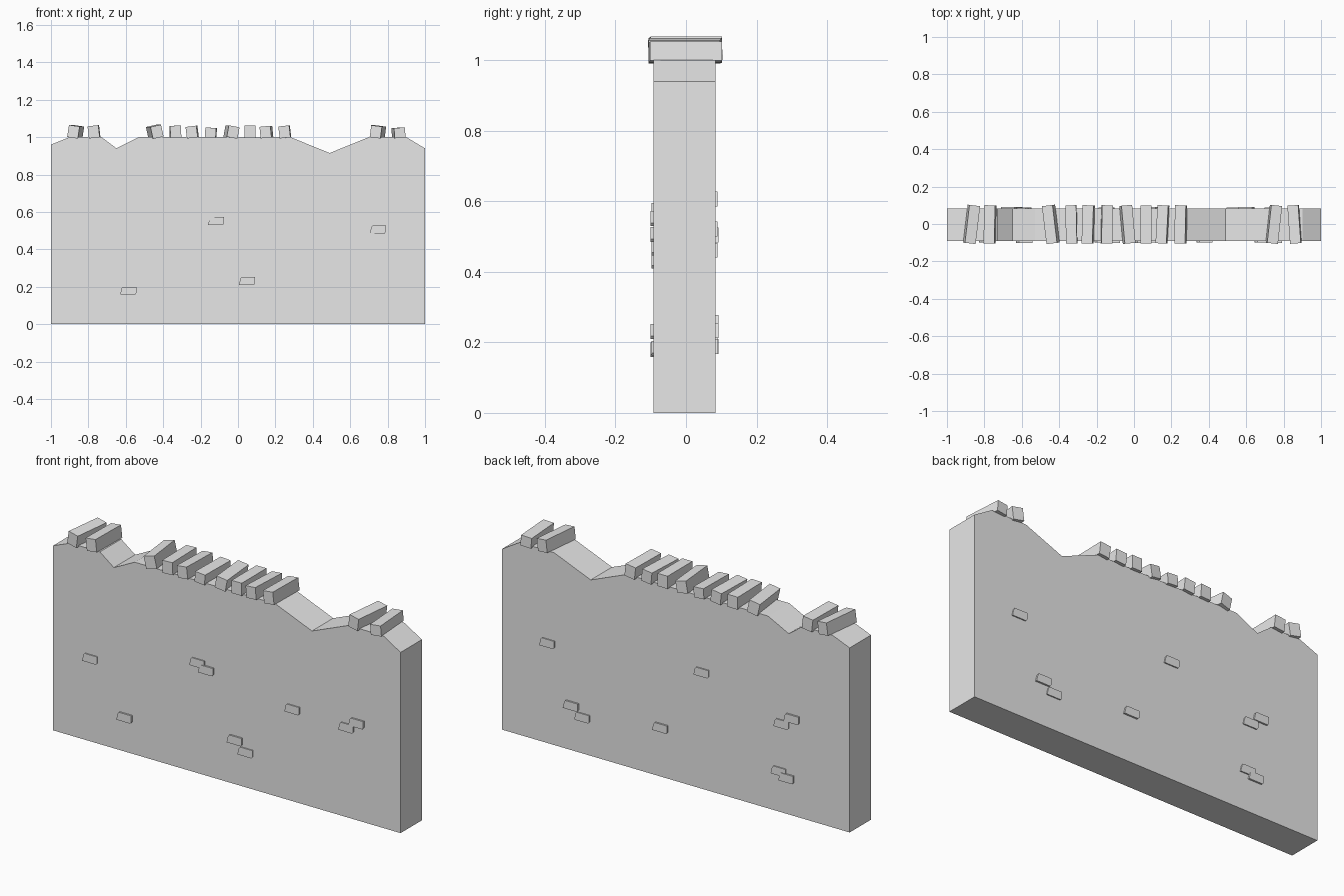
import bpy, bmesh
from mathutils import Matrix, Euler, Vector

cube = bpy.data.objects.get("Cube")
if cube:
    bpy.data.objects.remove(cube, do_unlink=True)

stone = bpy.data.materials.new("stone_grey")
stone.use_nodes = True
GREY = (0.8, 0.8, 0.8, 1)
stone.diffuse_color = GREY
stone.node_tree.nodes["Principled BSDF"].inputs["Base Color"].default_value = GREY

FRONT, BACK = -0.092, 0.083


def finish(name, bm):
    bmesh.ops.recalc_face_normals(bm, faces=bm.faces)
    mesh = bpy.data.meshes.new(name)
    bm.to_mesh(mesh)
    bm.free()
    mesh.materials.append(stone)
    obj = bpy.data.objects.new(name, mesh)
    bpy.context.collection.objects.link(obj)
    return obj


def prism(name, outline, y0, y1):
    """Extrude an x-z outline from y0 to y1."""
    bm = bmesh.new()
    face = bm.faces.new([bm.verts.new((x, y0, z)) for x, z in outline])
    side = bmesh.ops.extrude_face_region(bm, geom=[face])["geom"]
    verts = [g for g in side if isinstance(g, bmesh.types.BMVert)]
    bmesh.ops.translate(bm, verts=verts, vec=(0, y1 - y0, 0))
    return finish(name, bm)


# Wall slab with a broken top edge
ridge = [(-1, .96), (-.9, 1), (-.73, 1), (-.65, .94), (-.53, 1),
         (.28, 1), (.49, .915), (.7, 1), (.9, 1), (1, .94)]
prism("wall", [(1, 0), (-1, 0)] + ridge, FRONT, BACK)

# Loose coping bricks: x, lean, yaw, height
coping = [(-.868, .15, -.12, .065), (-.77, -.12, -.02, .065),
          (-.445, -.22, .12, .065), (-.335, -.04, .02, .065),
          (-.245, -.12, -.03, .062), (-.145, .07, -.02, .054),
          (-.035, .18, .09, .062), (.065, 0, 0, .066),
          (.152, -.1, -.05, .062), (.25, -.12, -.02, .064),
          (.748, .13, -.11, .064), (.858, -.08, .07, .054)]
for i, (x, lean, yaw, height) in enumerate(coping):
    bm = bmesh.new()
    bmesh.ops.create_cube(bm, size=1)
    turn = Euler((0, lean, yaw)).to_matrix().to_4x4()
    place = Matrix.Translation((x, -.002, .996 + height / 2))
    size = Matrix.Diagonal(Vector((.058, .204, height, 1)))
    bm.transform(place @ turn @ size)
    finish(f"coping_brick_{i + 1}", bm)

# Chipped bricks standing slightly proud of both wall faces
chip = [(-.045, -.02), (.034, -.02), (.041, -.012), (.041, .022), (-.03, .022), (-.037, .014)]
front_proud = [(-.115, .55), (.75, .505), (.05, .23), (-.585, .178)]
front_low = [(-.784, .43), (-.167, .573), (.38, .478), (.69, .466), (.11, .182)]
back_proud = [(.6, .232), (.086, .255), (-.67, .503), (-.64, .187)]
back_low = [(.738, .52), (-.15, .605), (.536, .187), (-.61, .46), (-.594, .21)]


def face_bricks(name, spots, wall_y, out, flip):
    for i, (x, z) in enumerate(spots):
        outline = [(x + flip * dx, z + dz) for dx, dz in chip]
        prism(f"{name}_{i + 1}", outline, wall_y - out, wall_y + out)


face_bricks("front_brick", front_proud, FRONT, .009, 1)
face_bricks("front_shallow_brick", front_low, FRONT, .006, 1)
face_bricks("back_brick", back_proud, BACK, .009, -1)
face_bricks("back_shallow_brick", back_low, BACK, .006, -1)
